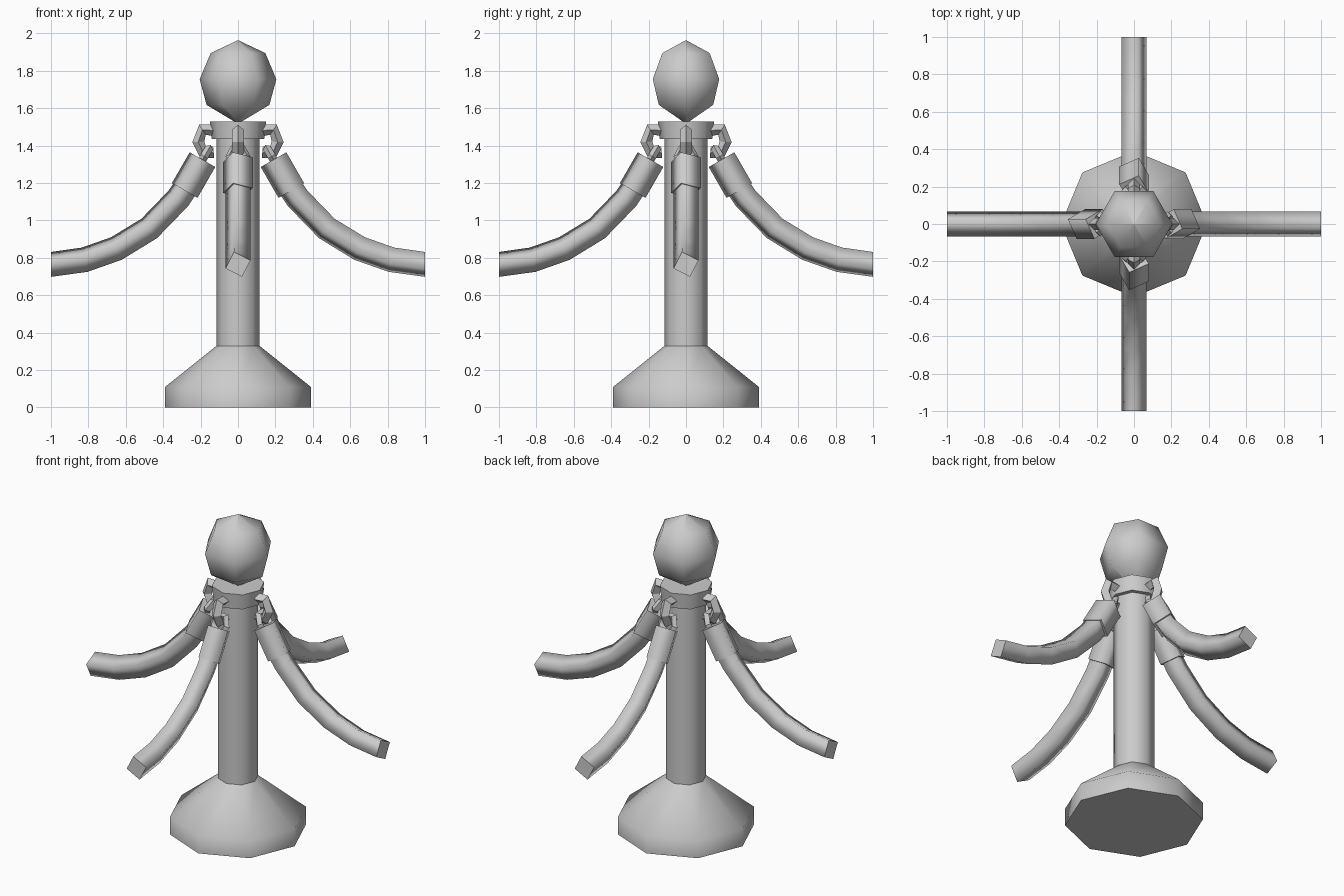
import bpy, bmesh
from math import pi, cos, sin, radians
from mathutils import Vector

cube = bpy.data.objects.get("Cube")
if cube:
    bpy.data.objects.remove(cube, do_unlink=True)

grey = bpy.data.materials.new("plain_grey")
grey.use_nodes = True
grey.diffuse_color = (0.6, 0.6, 0.6, 1)
grey.node_tree.nodes["Principled BSDF"].inputs["Base Color"].default_value = (0.6, 0.6, 0.6, 1)


def finish(bm, name):
    """Turn a bmesh into a mesh carrying the grey material."""
    bmesh.ops.recalc_face_normals(bm, faces=bm.faces)
    mesh = bpy.data.meshes.new(name)
    bm.to_mesh(mesh)
    bm.free()
    mesh.materials.append(grey)
    return mesh


def place(mesh, name, turn=0):
    obj = bpy.data.objects.new(name, mesh)
    obj.rotation_euler.z = turn
    bpy.context.collection.objects.link(obj)
    return obj


def skin(rings, name, smooth, closed=False):
    """Bridge rings of points, with sharp flat caps on open ends."""
    bm = bmesh.new()
    rows = [[bm.verts.new(p) for p in ring] for ring in rings]
    n = len(rows[0])
    pairs = list(zip(rows, rows[1:]))
    if closed:
        pairs.append((rows[-1], rows[0]))
    for a, b in pairs:
        for i in range(n):
            j = (i + 1) % n
            bm.faces.new((a[i], a[j], b[j], b[i])).smooth = smooth
    if not closed:
        for row in (rows[0], rows[-1]):
            cap = bm.faces.new(row)
            for edge in cap.edges:
                edge.smooth = False
    return finish(bm, name)


def lathe(name, profile, sides, smooth_angle=50):
    """Turn a (radius, height) profile about the z axis."""
    rings = [[(r * cos(2 * pi * i / sides), r * sin(2 * pi * i / sides), z)
              for i in range(sides)] for r, z in profile]
    obj = place(skin(rings, name, False), name)
    bpy.ops.object.select_all(action='DESELECT')
    obj.select_set(True)
    bpy.context.view_layer.objects.active = obj
    bpy.ops.object.shade_smooth_by_angle(angle=radians(smooth_angle))


def sweep(name, path, radius, twist, side, smooth=False, closed=False, end=None):
    """Run a square section along a flat path; side is the path's plane normal."""
    path = [Vector(p) for p in path]
    last = len(path) - 1
    rings = []
    for k, p in enumerate(path):
        before = path[k - 1] if k or closed else p
        after = path[(k + 1) % len(path)] if k < last or closed else p
        t = (p - before).normalized() + (after - p).normalized()
        if k == last and end:
            t = Vector(end)
        up = t.normalized().cross(side)
        rings.append([p + radius * (cos(a) * side + sin(a) * up)
                      for a in (twist + i * pi / 2 for i in range(4))])
    return skin(rings, name, smooth, closed)


# Post, base, collar and ball
lathe("base", [(.39, 0), (.39, .11), (.115, .33)], 8)
lathe("post", [(.115, .32), (.115, 1.45)], 8)
lathe("collar", [(.14, 1.435), (.15, 1.53)], 8)
lathe("ball", [(.005, 1.52), (.168, 1.618), (.205, 1.755), (.146, 1.895), (.002, 1.963)], 6, 75)

# Parts of one rope arm, pointing along +x
side = Vector((0, 1, 0))
tilt = radians(18)
ferrule_top, ferrule_end = Vector((.19, 0, 1.325)), Vector((.285, 0, 1.16))
axis = (ferrule_top - ferrule_end).normalized()

rope = sweep("rope", [(.24, 0, 1.235), (.32, 0, 1.117), (.475, 0, .957), (.65, 0, .85),
                      (.82, 0, .79), (1, 0, .765)],
             .07, tilt, side, smooth=True, end=(1, 0, 0))
ferrule = sweep("ferrule", [ferrule_top, ferrule_end], .083, tilt, side, smooth=True)
hook = sweep("hook", [(.12, 0, 1.48), (.19, 0, 1.485), (.212, 0, 1.42),
                      (.185, 0, 1.36), (.13, 0, 1.365)], .032, 0, side)
loop_path = [ferrule_top + side * .045 * cos(a) + axis * (.02 + .06 * sin(a))
             for a in (i * pi / 3 for i in range(6))]
link = sweep("link", loop_path, .022, 0, axis.cross(side), closed=True)

# Repeat the arm on all four sides
for k, where in enumerate(("left", "back", "right", "front")):
    for part in (rope, ferrule, hook, link):
        place(part, where + "_" + part.name, k * pi / 2)
